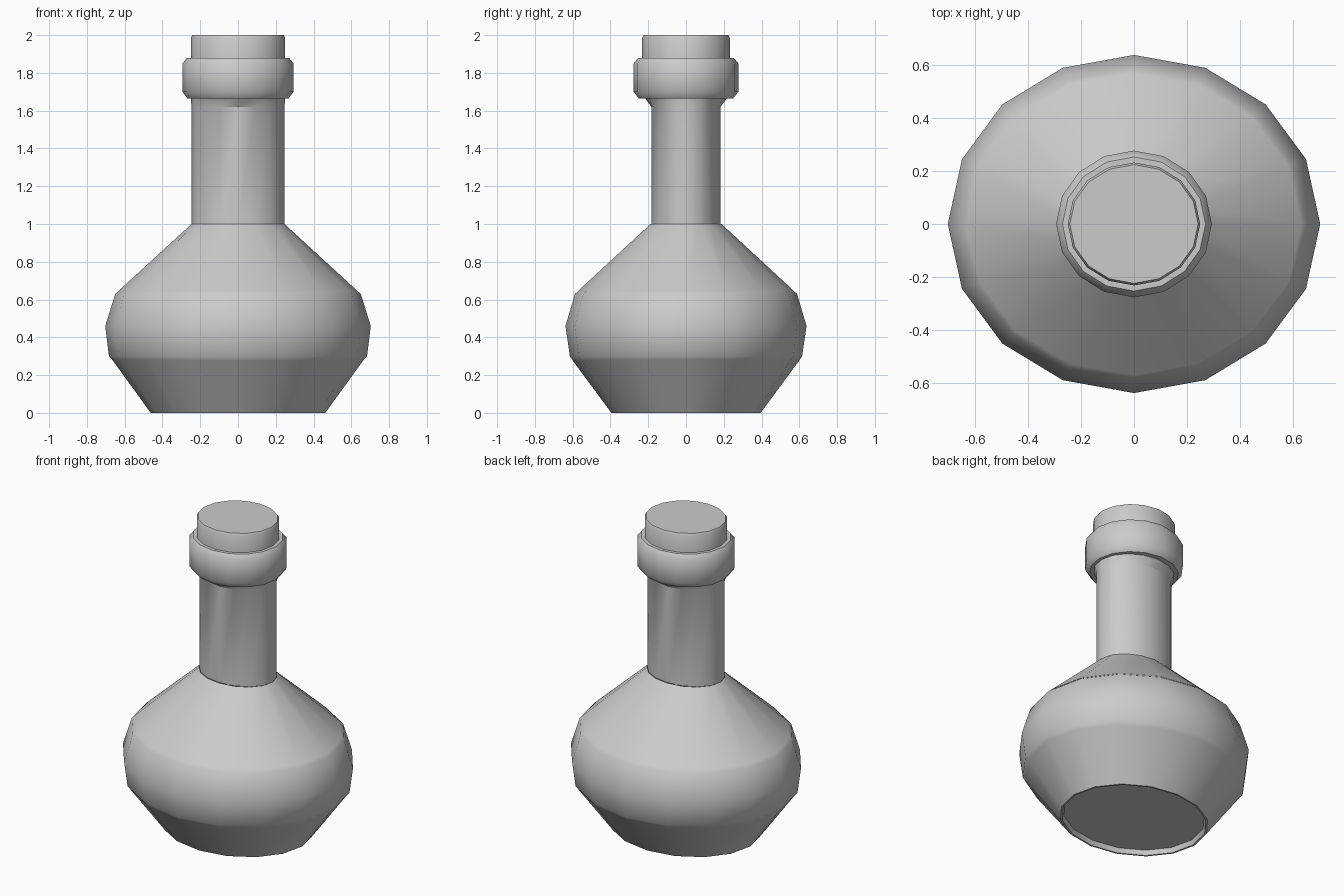
import bpy, bmesh, math

if "Cube" in bpy.data.objects:
    bpy.data.objects.remove(bpy.data.objects["Cube"])

SIDES = 16


def loft(name, rings, cap_start=False, cap_end=False, angle=35):
    """Skin a stack of elliptical rings given as (radius_x, radius_y, z)."""
    bm = bmesh.new()
    loops = []
    for rx, ry, z in rings:
        loops.append([bm.verts.new((rx * math.cos(2 * math.pi * i / SIDES),
                                    ry * math.sin(2 * math.pi * i / SIDES), z))
                      for i in range(SIDES)])
    for a, b in zip(loops, loops[1:]):
        for i in range(SIDES):
            j = (i + 1) % SIDES
            bm.faces.new((a[i], a[j], b[j], b[i]))
    if cap_start:
        bm.faces.new(loops[0][::-1])
    if cap_end:
        bm.faces.new(loops[-1])
    mesh = bpy.data.meshes.new(name)
    bm.to_mesh(mesh)
    bm.free()
    obj = bpy.data.objects.new(name, mesh)
    bpy.context.collection.objects.link(obj)
    bpy.ops.object.select_all(action='DESELECT')
    obj.select_set(True)
    bpy.context.view_layer.objects.active = obj
    bpy.ops.object.shade_smooth_by_angle(angle=math.radians(angle))
    return obj


# Tapered base with a shallow recessed underside
loft("bottle_base", [(0.44, 0.375, 0.03), (0.45, 0.385, 0.0), (0.462, 0.395, 0.0),
                     (0.665, 0.602, 0.28)], cap_start=True)

# Rounded belly band
loft("bottle_belly", [(0.66, 0.597, 0.275), (0.683, 0.615, 0.30), (0.703, 0.638, 0.46),
                      (0.65, 0.588, 0.63), (0.628, 0.567, 0.648)])

# Sloped shoulder and straight neck, flaring into the collar
loft("bottle_shoulder", [(0.63, 0.569, 0.648), (0.246, 0.188, 1.0)])
loft("bottle_neck", [(0.246, 0.183, 1.0), (0.246, 0.183, 1.62), (0.25, 0.22, 1.67)])

# Bevelled collar around the mouth
loft("bottle_collar", [(0.225, 0.17, 1.665), (0.268, 0.25, 1.665), (0.294, 0.277, 1.70),
                       (0.294, 0.277, 1.85), (0.27, 0.253, 1.88), (0.225, 0.205, 1.88)],
     angle=50)

# Stopper
loft("cork", [(0.25, 0.232, 1.85), (0.25, 0.232, 1.985), (0.242, 0.224, 2.0)],
     cap_start=True, cap_end=True, angle=30)
